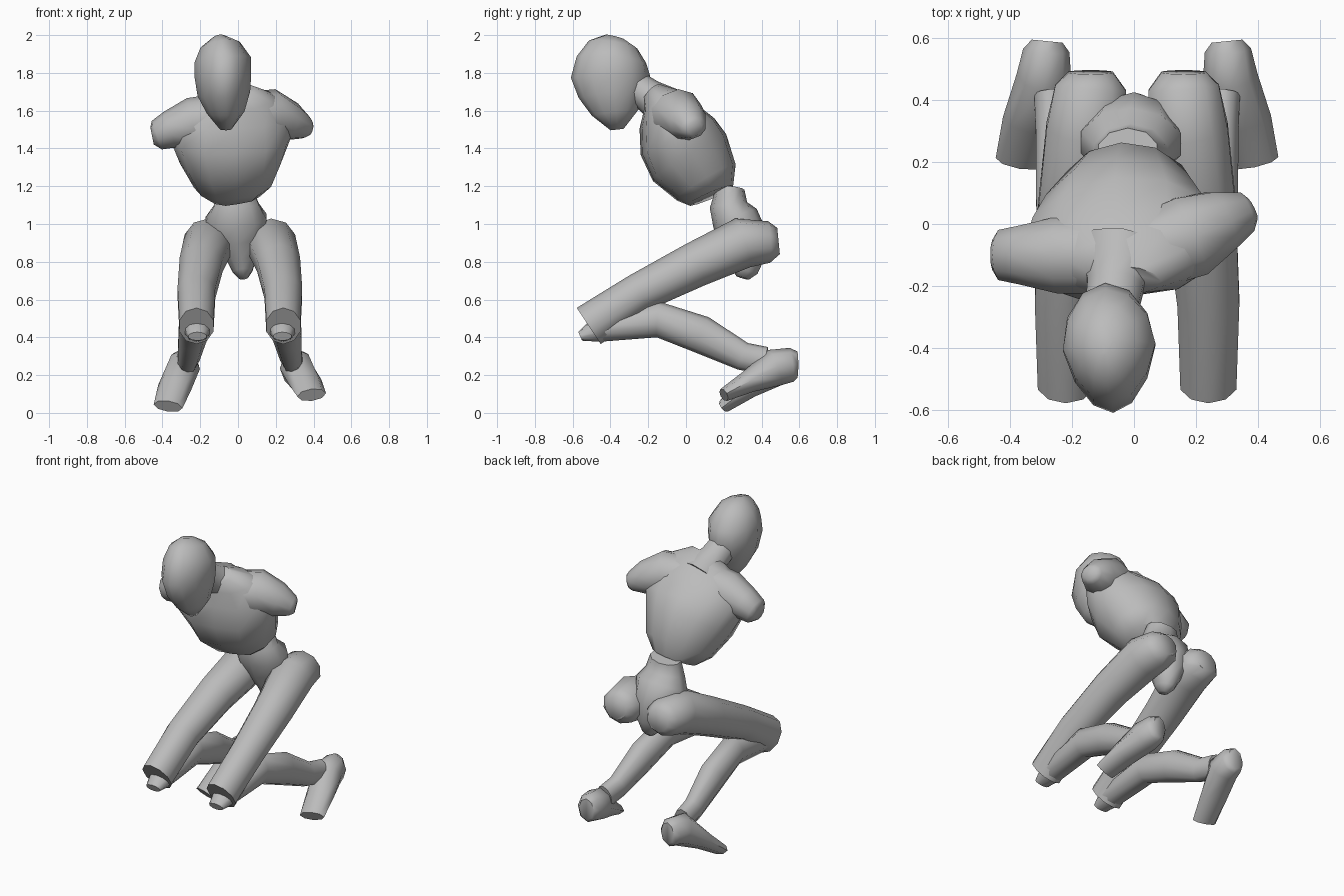
import bpy, bmesh, math
from mathutils import Vector

cube = bpy.data.objects.get("Cube")
if cube:
    bpy.data.objects.remove(cube, do_unlink=True)

grey = bpy.data.materials.new("clay_grey")
grey.use_nodes = True
tone = (0.5, 0.5, 0.5, 1)
grey.diffuse_color = tone
bsdf = grey.node_tree.nodes["Principled BSDF"]
bsdf.inputs["Base Color"].default_value = tone
bsdf.inputs["Roughness"].default_value = 0.8


def loft(name, sections, side=(1, 0, 0), sides=10, taper=0, crease=0):
    """Skin oval sections (x, y, z, half width, half depth) set square to their path."""
    bm = bmesh.new()
    mids = [Vector(s[:3]) for s in sections]
    rings = []
    for i, (mid, s) in enumerate(zip(mids, sections)):
        t = (mids[min(i + 1, len(mids) - 1)] - mids[max(i - 1, 0)]).normalized()
        u = Vector(side)
        u = (u - t * u.dot(t)).normalized()
        v = t.cross(u)
        ring = []
        for k in range(sides):
            a = math.tau * k / sides - math.pi / 2
            front = max(0, -math.sin(a))
            w = s[3] * math.cos(a) * (1 - taper * front)
            d = s[4] * math.sin(a) * (1 - (crease if k == 0 else 0))
            ring.append(bm.verts.new(mid + u * w + v * d))
        rings.append(ring)
    for low, high in zip(rings, rings[1:]):
        for k in range(sides):
            n = (k + 1) % sides
            bm.faces.new((low[k], low[n], high[n], high[k]))
    bm.faces.new(rings[0][::-1])
    bm.faces.new(rings[-1])
    bmesh.ops.recalc_face_normals(bm, faces=bm.faces)
    mesh = bpy.data.meshes.new(name)
    bm.to_mesh(mesh)
    bm.free()
    mesh.materials.append(grey)
    obj = bpy.data.objects.new(name, mesh)
    bpy.context.collection.objects.link(obj)
    bpy.ops.object.select_all(action='DESELECT')
    obj.select_set(True)
    bpy.context.view_layer.objects.active = obj
    bpy.ops.object.shade_smooth_by_angle(angle=math.radians(55))


# Egg-shaped head, narrowing to the face and chin
loft("head", [
    (-.065, -.365, 1.5, .03, .035), (-.065, -.375, 1.59, .1, .125),
    (-.075, -.39, 1.69, .14, .18), (-.08, -.4, 1.78, .15, .21),
    (-.08, -.395, 1.87, .15, .185), (-.095, -.385, 1.95, .105, .13),
    (-.1, -.375, 1.99, .035, .05)], side=(1, .06, 0), sides=12, taper=.2)

loft("neck", [
    (-.04, -.08, 1.6, .15, .12), (-.06, -.2, 1.68, .095, .09),
    (-.08, -.32, 1.76, .085, .085)])

# Leaning torso, turned slightly to one side
loft("torso", [
    (-.01, .13, 1.15, .14, .13), (-.02, .1, 1.22, .215, .19),
    (-.03, .01, 1.35, .28, .24), (-.035, -.05, 1.46, .325, .225),
    (-.03, -.1, 1.57, .31, .165), (-.03, -.14, 1.65, .23, .11),
    (-.04, -.18, 1.695, .13, .06)], side=(1, .13, 0), sides=12, crease=.1)

# Shoulders ending in short arm stumps
loft("right_shoulder", [
    (-.1, -.1, 1.56, .13, .13), (-.24, -.1, 1.535, .13, .135),
    (-.36, -.1, 1.5, .1, .1), (-.43, -.1, 1.47, .085, .08),
    (-.455, -.1, 1.465, .05, .045)], side=(0, 1, 0))
loft("left_shoulder", [
    (.05, -.09, 1.57, .13, .13), (.18, -.04, 1.58, .14, .135),
    (.28, .01, 1.54, .105, .105), (.36, .04, 1.51, .07, .06),
    (.38, .05, 1.505, .04, .04)], side=(0, 1, 0))

# Waist flaring into the pelvis
loft("pelvis", [
    (-.02, .235, 1.19, .1, .075), (-.01, .225, 1.1, .125, .1),
    (-.01, .26, 1.03, .17, .125), (0, .3, .93, .14, .13),
    (.02, .32, .82, .085, .1), (.025, .31, .75, .055, .07),
    (.03, .3, .715, .025, .035)])

# Folded legs; toe_lift raises or lowers the front of each foot
for label, m, toe_lift in (("left", 1, .01), ("right", -1, -.05)):
    def leg_part(part, sections, **options):
        placed = [(m * x + .01, y, z, w, d) for x, y, z, w, d in sections]
        loft(label + "_" + part, placed, **options)

    leg_part("thigh", [
        (.15, .49, .91, .075, .07), (.15, .44, .905, .12, .11),
        (.165, .3, .9, .135, .135), (.205, .05, .785, .12, .12),
        (.23, -.25, .635, .105, .105), (.23, -.515, .46, .095, .115)])
    leg_part("shin", [
        (.225, -.56, .405, .05, .025), (.225, -.47, .445, .075, .07),
        (.235, -.15, .495, .08, .095), (.25, .08, .415, .08, .1),
        (.27, .3, .3, .06, .075), (.28, .42, .275, .055, .075)])
    leg_part("foot", [
        (.29, .59, .255, .05, .07), (.293, .56, .255, .075, .09),
        (.3, .47, .24, .09, .1),
        (.345, .33, .16 + toe_lift / 2, .09, .06),
        (.38, .2, .085 + toe_lift, .078, .036)], sides=8)
